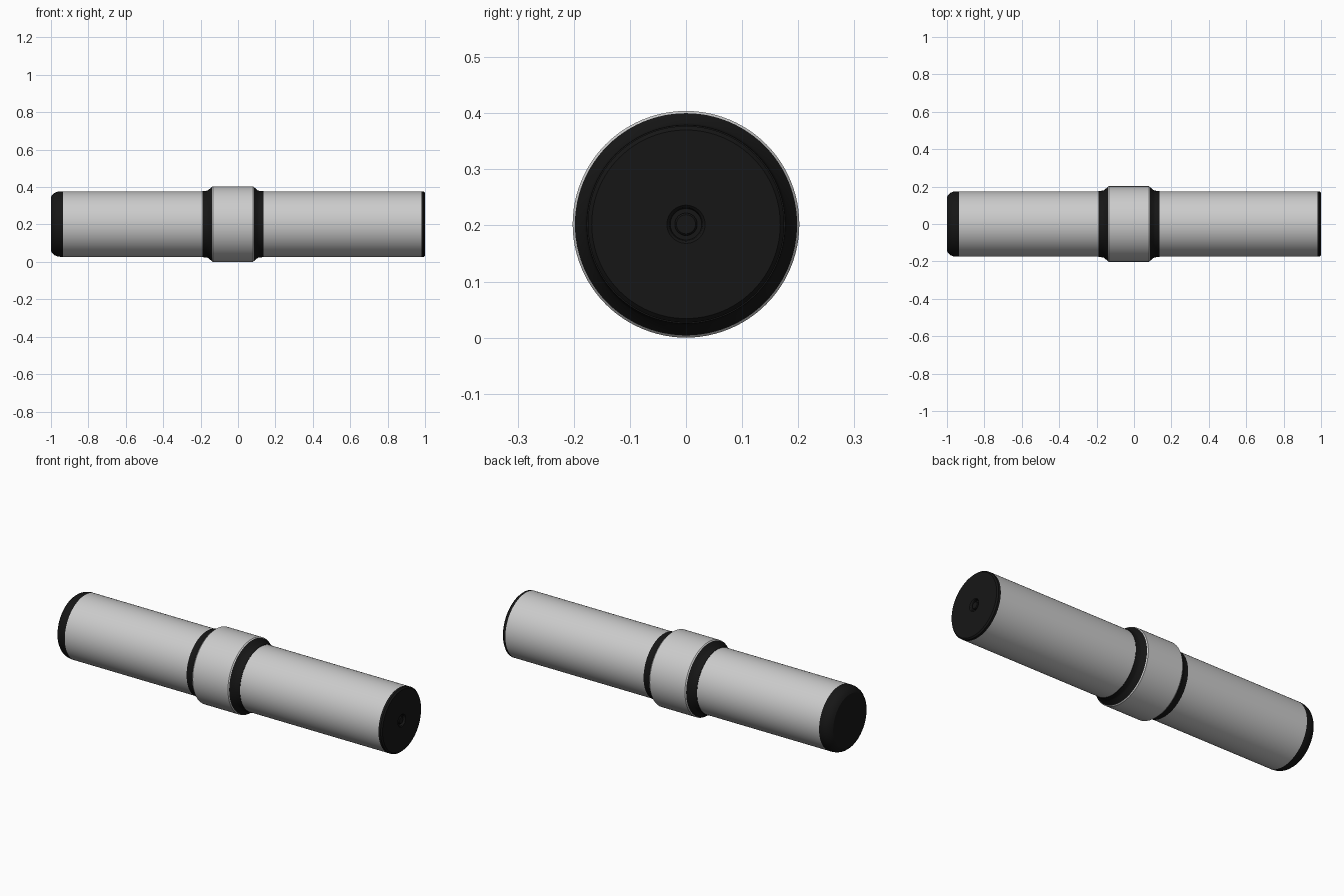
import bpy, bmesh, math

if "Cube" in bpy.data.objects:
    bpy.data.objects.remove(bpy.data.objects["Cube"])

SIDES = 96
AXIS_Z = 0.202
R_BODY, R_COLLAR = 0.175, 0.202

black = bpy.data.materials.new("black_rubber")
black.diffuse_color = (0.008, 0.008, 0.008, 1)
black.use_nodes = True
black.node_tree.nodes["Principled BSDF"].inputs["Base Color"].default_value = black.diffuse_color


def lathe(name, profile, mat=None):
    """Revolve (x, radius) points, listed left to right, around the long axis."""
    bm = bmesh.new()
    rings = []
    for x, r in profile:
        if r == 0:
            rings.append([bm.verts.new((x, 0, 0))] * SIDES)
        else:
            angles = [2 * math.pi * i / SIDES for i in range(SIDES)]
            rings.append([bm.verts.new((x, r * math.cos(a), r * math.sin(a))) for a in angles])
    for a, b in zip(rings, rings[1:]):
        for i in range(SIDES):
            j = (i + 1) % SIDES
            corners = list(dict.fromkeys((a[j], b[j], b[i], a[i])))
            bm.faces.new(corners)
    mesh = bpy.data.meshes.new(name)
    bm.to_mesh(mesh)
    bm.free()
    obj = bpy.data.objects.new(name, mesh)
    obj.location.z = AXIS_Z
    bpy.context.collection.objects.link(obj)
    if mat:
        mesh.materials.append(mat)
    bpy.context.view_layer.objects.active = obj
    bpy.ops.object.select_all(action='DESELECT')
    obj.select_set(True)
    bpy.ops.object.shade_smooth_by_angle(angle=math.radians(30))
    return obj


# Main tubes either side of the collar
lathe("left_tube", [(-0.935, R_BODY), (-0.19, R_BODY)])
lathe("right_tube", [(0.135, R_BODY), (0.98, R_BODY)])

# Collar band with small bevels
lathe("collar", [(-0.14, 0.198), (-0.135, R_COLLAR), (0.08, R_COLLAR), (0.085, 0.198)])

# Black rings: a short sleeve that flares up to the collar
lathe("left_ring", [(-0.19, R_BODY), (-0.19, 0.177), (-0.168, 0.178),
                    (-0.16, 0.181), (-0.14, 0.198)], black)
lathe("right_ring", [(0.085, 0.198), (0.105, 0.181), (0.113, 0.178),
                     (0.135, 0.177), (0.135, R_BODY)], black)

# Rounded black cap on the left end
lathe("left_cap", [(-1.0, 0), (-1.0, 0.145), (-0.993, 0.156), (-0.98, 0.167),
                   (-0.965, 0.173), (-0.95, R_BODY), (-0.935, R_BODY)], black)

# Flat black cap on the right end with a central recess
lathe("right_cap", [(0.98, R_BODY), (0.993, R_BODY), (1.0, 0.168), (1.0, 0.034),
                    (0.996, 0.030), (0.985, 0.028), (0.985, 0)], black)

# Small button in the recess
lathe("end_button", [(0.985, 0.020), (0.994, 0.020), (0.997, 0.017), (0.997, 0)], black)
